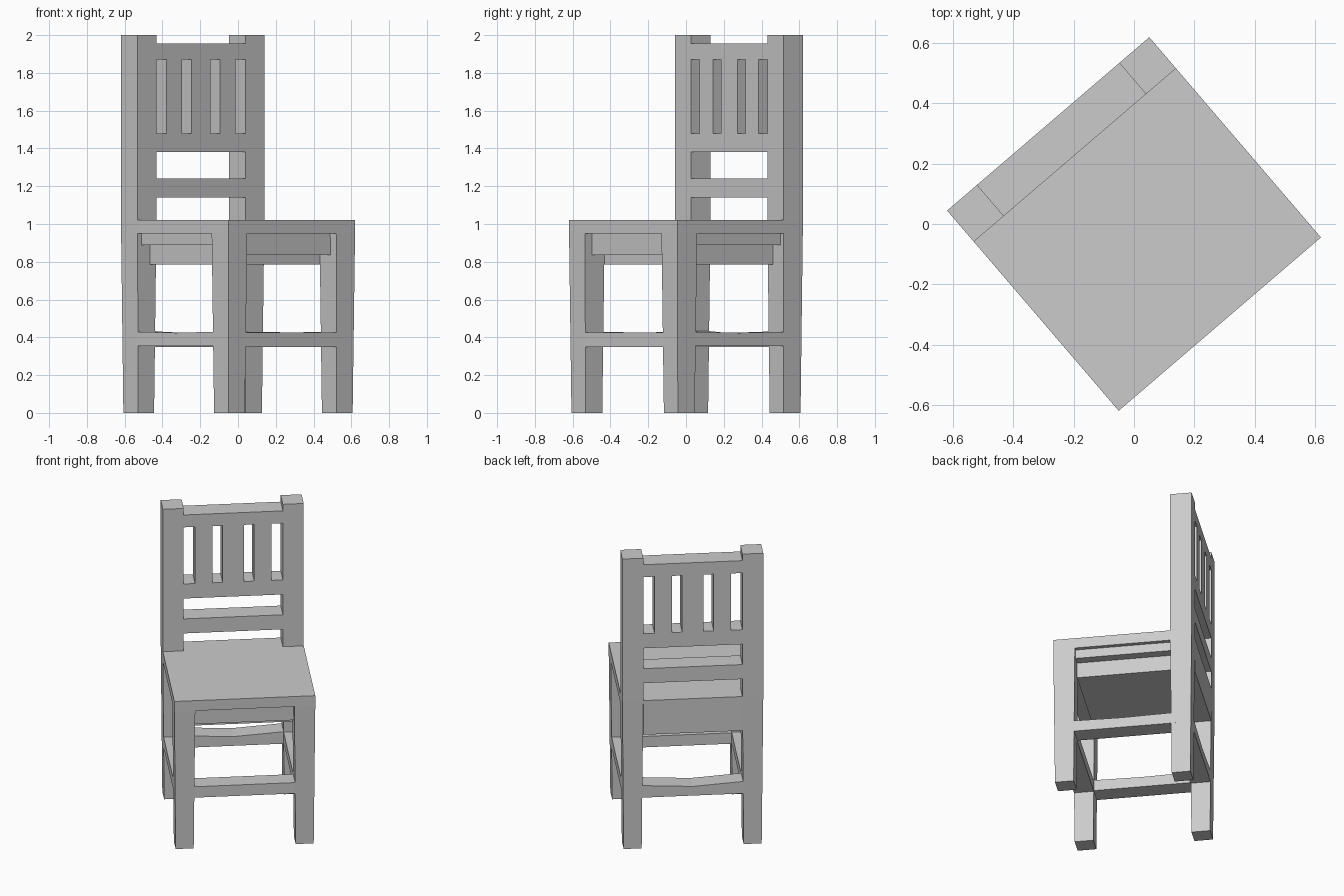
import bpy
import bmesh
import math
from mathutils import Matrix, Vector

cube = bpy.data.objects.get("Cube")
if cube:
    bpy.data.objects.remove(cube, do_unlink=True)

# One plain grey for the whole chair
GREY = (0.6, 0.6, 0.6, 1.0)
grey = bpy.data.materials.new("plain_grey")
grey.use_nodes = True
grey.diffuse_color = GREY
grey.node_tree.nodes["Principled BSDF"].inputs["Base Color"].default_value = GREY

TURN = Matrix.Rotation(math.radians(40.6), 4, "Z")
HX, HY = 0.4415, 0.437      # half width and half depth
POST = 0.131                # leg and post thickness
INX, INY = HX - POST, HY - POST - 0.005
SEAT_TOP, SEAT_BOTTOM = 1.02, 0.95
TAPER = 0.009               # inset of each leg face at the floor


def block(name, x, y, z, taper=0.0, sag=0.0, axis=0):
    """Box between ranges; taper narrows the foot, sag lowers the top's middle."""
    bm = bmesh.new()
    bmesh.ops.create_cube(bm, size=1)
    size = Vector((x[1] - x[0], y[1] - y[0], z[1] - z[0]))
    mid = Vector((sum(x) / 2, sum(y) / 2, sum(z) / 2))
    bmesh.ops.scale(bm, vec=size, verts=bm.verts)
    bmesh.ops.translate(bm, vec=mid, verts=bm.verts)
    if taper:
        for v in bm.verts:
            if v.co.z < mid.z:
                v.co.x += math.copysign(taper, mid.x - v.co.x)
                v.co.y += math.copysign(taper, mid.y - v.co.y)
    if sag:
        along = [e for e in bm.edges
                 if abs(e.verts[0].co[axis] - e.verts[1].co[axis]) > 0.01]
        bmesh.ops.subdivide_edges(bm, edges=along, cuts=1)
        for v in bm.verts:
            if abs(v.co[axis] - mid[axis]) < 0.001 and v.co.z > mid.z:
                v.co.z -= sag
    bmesh.ops.transform(bm, matrix=TURN, verts=bm.verts)
    mesh = bpy.data.meshes.new(name)
    bm.to_mesh(mesh)
    bm.free()
    mesh.materials.append(grey)
    obj = bpy.data.objects.new(name, mesh)
    bpy.context.collection.objects.link(obj)
    return obj


def span(a, b, side):
    return (a, b) if side > 0 else (-b, -a)


# Legs, back posts, side stretchers and side aprons
IN = TAPER * 0.62           # leg inset at stretcher height
for side, label in ((1, "left"), (-1, "right")):
    sx = span(INX, HX, side)
    block(f"{label}_front_leg", sx, (-HY, -INY), (0, SEAT_BOTTOM), TAPER)
    block(f"{label}_back_leg", sx, (INY, HY), (0, SEAT_TOP), TAPER)
    block(f"{label}_back_post", sx, (INY, HY), (SEAT_TOP, 2.0))
    block(f"{label}_stretcher", span(INX + IN, HX - IN, side),
          (-INY - 0.04, INY + 0.04), (0.355, 0.43), sag=0.006, axis=1)
    block(f"{label}_apron", span(0.35, 0.415, side),
          (-INY - 0.02, INY + 0.02), (0.89, SEAT_BOTTOM))

# Front and back stretchers
WIDE = (-INX - 0.04, INX + 0.04)
block("front_stretcher", WIDE, (-HY + IN, -INY - IN), (0.35, 0.425))
block("back_stretcher", WIDE, (INY + IN, HY - IN), (0.35, 0.435), sag=0.022)

# Seat with its box and front apron underneath
block("seat", (-HX, HX), (-HY, INY), (SEAT_BOTTOM, SEAT_TOP))
block("seat_box", (-0.355, 0.355), (-INY, INY + 0.02), (0.785, SEAT_BOTTOM))
block("front_apron", (-INX - 0.02, INX + 0.02), (-0.388, -INY + 0.02),
      (0.835, SEAT_BOTTOM))

# Back panel and rails, flush with the posts
RAILS = {"back_panel": (0.785, SEAT_TOP), "lower_back_rail": (1.14, 1.24),
         "middle_back_rail": (1.38, 1.48), "top_back_rail": (1.87, 1.955)}
for name, z in RAILS.items():
    block(name, (-INX, INX), (INY, HY), z)

# Upright slats
for label, x in (("right", (-0.24, -0.131)), ("middle", (-0.067, 0.067)),
                 ("left", (0.131, 0.24))):
    block(f"{label}_slat", x, (INY, HY), (1.48, 1.87))
